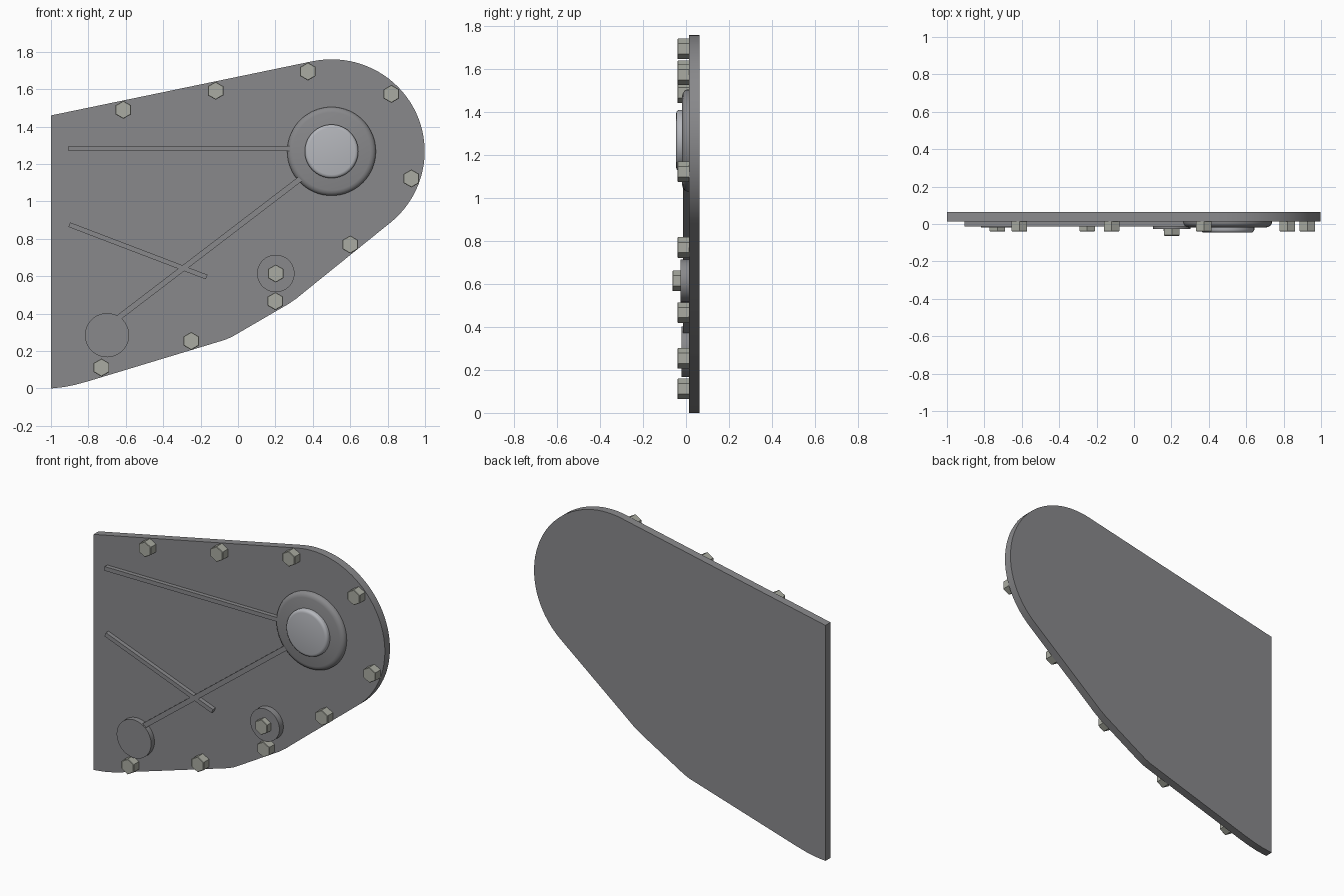
import bpy, bmesh
from math import sin, cos, pi, radians, atan2, hypot
from mathutils import Matrix

if "Cube" in bpy.data.objects:
    bpy.data.objects.remove(bpy.data.objects["Cube"])

FACE, BACK = 0.013, 0.063   # front and back planes of the plate


def material(name, rgb):
    m = bpy.data.materials.new(name)
    m.diffuse_color = (*rgb, 1)
    m.use_nodes = True
    m.node_tree.nodes["Principled BSDF"].inputs["Base Color"].default_value = m.diffuse_color
    return m


bolt_mat = material("bolt_metal", (0.40, 0.41, 0.36))
cap_mat = material("cap_metal", (0.46, 0.47, 0.50))
body_mat = material("housing_grey", (0.25, 0.25, 0.26))


def finish(name, bm, mat, smooth=True):
    bmesh.ops.recalc_face_normals(bm, faces=bm.faces)
    me = bpy.data.meshes.new(name)
    bm.to_mesh(me)
    bm.free()
    me.materials.append(mat)
    ob = bpy.data.objects.new(name, me)
    bpy.context.collection.objects.link(ob)
    if smooth:
        bpy.ops.object.select_all(action='DESELECT')
        ob.select_set(True)
        bpy.context.view_layer.objects.active = ob
        bpy.ops.object.shade_smooth_by_angle(angle=radians(35))
    return ob


def lathe(name, x, z, profile, mat, sides=64, smooth=True):
    """Closed round part facing -y; profile is (radius, y) from back to front."""
    bm = bmesh.new()
    rings = [[bm.verts.new((x + r * sin(2 * pi * i / sides), y,
                            z + r * cos(2 * pi * i / sides)))
              for i in range(sides)] for r, y in profile]
    for a, b in zip(rings, rings[1:]):
        for i in range(sides):
            j = (i + 1) % sides
            bm.faces.new((a[i], a[j], b[j], b[i]))
    bm.faces.new(rings[0])
    bm.faces.new(rings[-1])
    return finish(name, bm, mat, smooth)


def rib(name, p, q, width, front):
    (x0, z0), (x1, z1) = p, q
    y0, y1 = front, FACE + 0.005
    m = (Matrix.Translation(((x0 + x1) / 2, (y0 + y1) / 2, (z0 + z1) / 2))
         @ Matrix.Rotation(-atan2(z1 - z0, x1 - x0), 4, 'Y')
         @ Matrix.Diagonal((hypot(x1 - x0, z1 - z0), y1 - y0, width, 1)))
    bm = bmesh.new()
    bmesh.ops.create_cube(bm, size=1, matrix=m)
    return finish(name, bm, body_mat, False)


def bolt(name, x, z, back, front):
    return lathe(name, x, z, [(0.048, back), (0.048, front + 0.003), (0.045, front)],
                 bolt_mat, 6, False)


# Cover plate: straight lower edges, round nose, sloping top
outline = [(-1, 0), (-0.93, 0.008), (-0.87, 0.02), (-0.80, 0.039), (-0.07, 0.26),
           (-0.035, 0.275), (0, 0.295), (0.27, 0.452), (0.315, 0.483), (0.36, 0.52)]
for i in range(41):
    a = radians(-51 + 153 * i / 40)
    outline.append((0.5 + 0.498 * cos(a), 1.268 + 0.492 * sin(a)))
outline.append((-1, 1.46))
bm = bmesh.new()
base = bm.faces.new([bm.verts.new((x, FACE, z)) for x, z in outline])
ext = bmesh.ops.extrude_face_region(bm, geom=[base], use_keep_orig=True)
bmesh.ops.translate(bm, vec=(0, BACK - FACE, 0),
                    verts=[v for v in ext["geom"] if isinstance(v, bmesh.types.BMVert)])
finish("cover_plate", bm, body_mat)

# Main hub with its rounded cap
lathe("hub", 0.5, 1.268, [(0.237, FACE + 0.005), (0.237, 0.004), (0.232, -0.006),
                          (0.222, -0.014), (0.208, -0.018)], body_mat)
lathe("hub_cap", 0.5, 1.268, [(0.143, -0.01), (0.143, -0.032), (0.140, -0.039),
                              (0.134, -0.044), (0.125, -0.046)], cap_mat)

# Lower discs
lathe("lower_disc", -0.7, 0.285, [(0.118, FACE + 0.005), (0.118, -0.02)], body_mat)
lathe("bolt_boss", 0.202, 0.615, [(0.1, FACE + 0.005), (0.1, -0.026)], body_mat)

# Stiffening ribs
rib("upper_rib", (-0.905, 1.283), (0.275, 1.283), 0.026, -0.013)
rib("diagonal_rib", (-0.65, 0.37), (0.345, 1.13), 0.030, -0.013)
rib("short_rib", (-0.902, 0.876), (-0.168, 0.596), 0.026, -0.013)

# Hex bolts around the rim and on the boss
rim = [(-0.613, 1.49), (-0.12, 1.592), (0.374, 1.695), (0.82, 1.575), (0.927, 1.123),
       (0.6, 0.77), (0.2, 0.467), (-0.25, 0.254), (-0.73, 0.112)]
for n, (x, z) in enumerate(rim, 1):
    bolt(f"rim_bolt_{n}", x, z, FACE + 0.005, -0.04)
bolt("boss_bolt", 0.202, 0.615, -0.02, -0.063)
